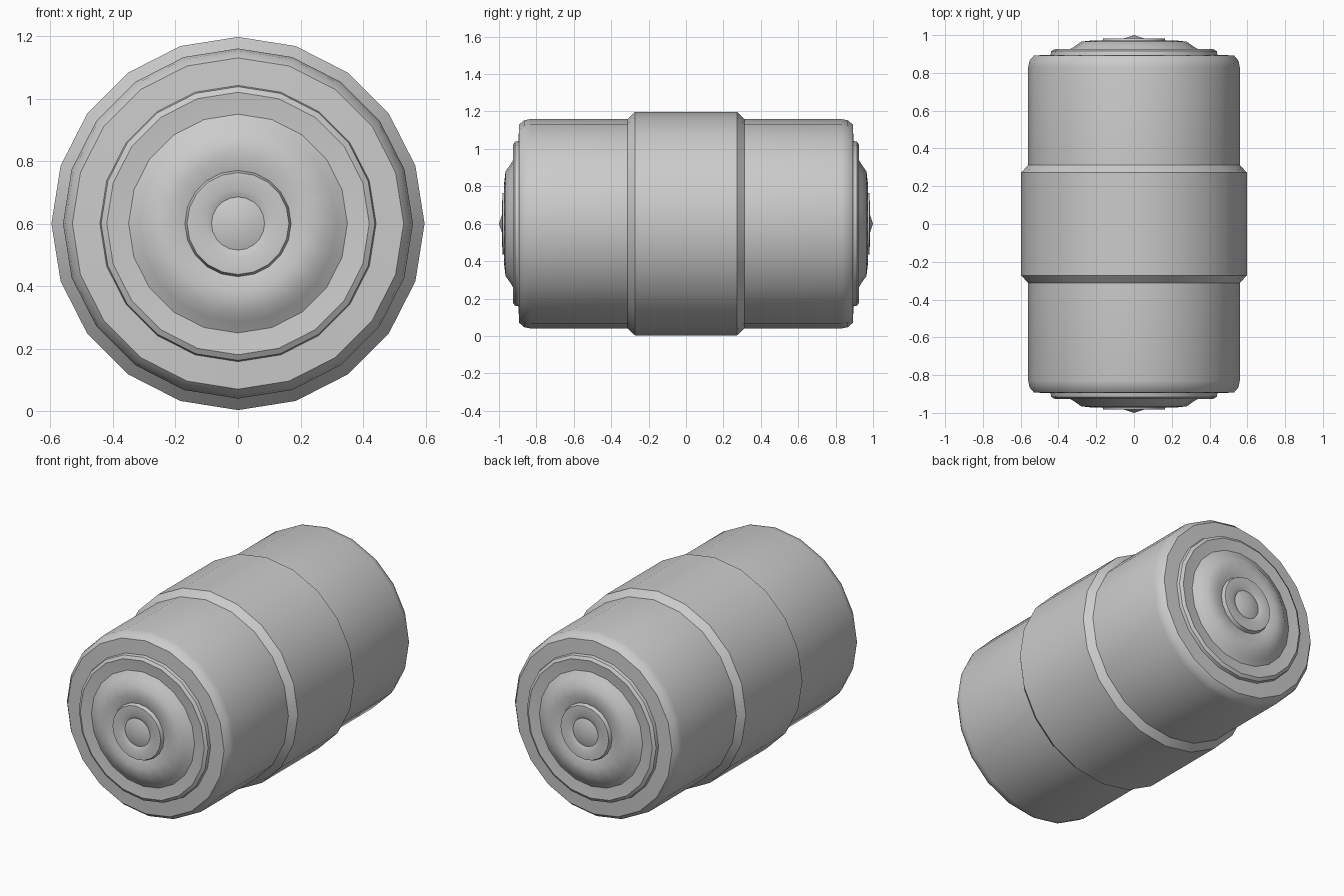
import bpy, bmesh, math

if "Cube" in bpy.data.objects:
    bpy.data.objects.remove(bpy.data.objects["Cube"])

SIDES = 20
CENTRE_Z = 0.6


def lathe(name, profile):
    """Spin a (radius, y) profile around the horizontal y axis."""
    bm = bmesh.new()
    rings = []
    for r, y in profile:
        if r == 0:
            rings.append([bm.verts.new((0, y, CENTRE_Z))])
            continue
        rings.append([bm.verts.new((r * math.sin(a), y, CENTRE_Z + r * math.cos(a)))
                      for a in (2 * math.pi * i / SIDES for i in range(SIDES))])
    for a, b in zip(rings, rings[1:]):
        for i in range(SIDES):
            j = (i + 1) % SIDES
            quad = [a[i % len(a)], a[j % len(a)], b[j % len(b)], b[i % len(b)]]
            bm.faces.new(list(dict.fromkeys(quad)))
    bmesh.ops.recalc_face_normals(bm, faces=bm.faces)
    mesh = bpy.data.meshes.new(name)
    bm.to_mesh(mesh)
    bm.free()
    obj = bpy.data.objects.new(name, mesh)
    bpy.context.collection.objects.link(obj)
    bpy.ops.object.select_all(action='DESELECT')
    obj.select_set(True)
    bpy.context.view_layer.objects.active = obj
    bpy.ops.object.shade_smooth_by_angle(angle=math.radians(31))
    return obj


# Half outline from the end tip to the raised middle band
half = [
    (0, -1.0), (0.085, -0.972),                       # centre cone
    (0.11, -0.983), (0.163, -0.981), (0.17, -0.958),  # inner ring
    (0.22, -0.972), (0.28, -0.965), (0.315, -0.94),   # raised dome ring
    (0.35, -0.919), (0.385, -0.922), (0.42, -0.926), (0.438, -0.915), (0.442, -0.896),  # groove, lip
    (0.53, -0.892), (0.553, -0.865), (0.56, -0.83),   # rounded rim
    (0.56, -0.312), (0.597, -0.273),                  # barrel, band chamfer
]

# Mirror the outline to get both ends
lathe("barrel_drum", half + [(r, -y) for r, y in reversed(half)])
